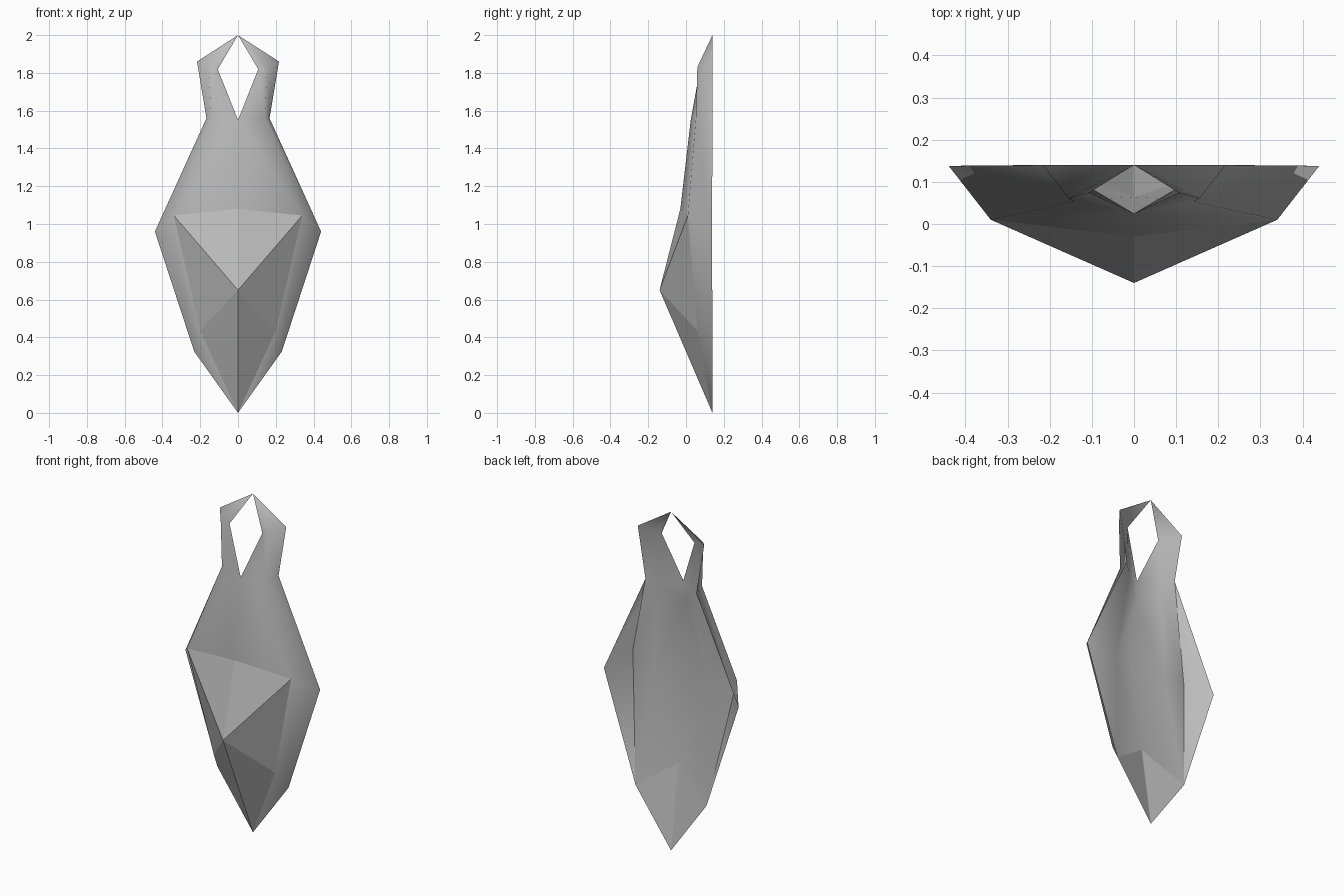
import bpy
import bmesh
from mathutils import Vector

cube = bpy.data.objects.get("Cube")
if cube:
    bpy.data.objects.remove(cube, do_unlink=True)

grey = bpy.data.materials.new("plain grey")
grey.use_nodes = True
colour = (0.5, 0.5, 0.5, 1.0)
grey.diffuse_color = colour
grey.node_tree.nodes["Principled BSDF"].inputs["Base Color"].default_value = colour


def half_object(name, faces, smooth):
    """Build the left half from faces of points and mirror it across x."""
    bm = bmesh.new()
    verts = {}
    for face in faces:
        points = list(dict.fromkeys(face))
        for p in points:
            if p not in verts:
                verts[p] = bm.verts.new(Vector(p))
        bm.faces.new([verts[p] for p in points]).smooth = smooth
    mesh = bpy.data.meshes.new(name)
    bm.to_mesh(mesh)
    bm.free()
    mesh.materials.append(grey)
    obj = bpy.data.objects.new(name, mesh)
    bpy.context.collection.objects.link(obj)
    mirror = obj.modifiers.new("mirror", 'MIRROR')
    mirror.merge_threshold = 0.001
    return obj


def strip(inner, outer):
    """Faces between two lines that run from top to bottom."""
    return [(inner[i], inner[i + 1], outer[i + 1], outer[i])
            for i in range(len(inner) - 1)]


# Lines of the half shell, top to bottom
top = (0, 0.14, 2)
bottom = (0, 0.14, 0)
rim = [top, (0.217, 0.14, 1.86), (0.167, 0.14, 1.56),
       (0.44, 0.138, 0.96), (0.232, 0.14, 0.325), bottom]
fold = [top, (0.155, 0.06, 1.83), (0.142, 0.053, 1.565),
        (0.34, 0.01, 1.045), (0.2, 0.06, 0.435), bottom]
centre = [top, (0.107, 0.074, 1.82), (0, 0.025, 1.55),
          (0, -0.03, 1.08), (0, 0.096, 0.29), bottom]

# Smooth shell with the eyelet at the top
half_object("shell", strip(centre, fold) + strip(fold, rim), True)

# Padded back: filled arms, a lip under the eyelet and a lobe on each side
hole, lip, ridge = centre[1], centre[2], centre[3]
shoulder, cheek = fold[3], fold[4]
arm_end = (0.11, 0.09, 1.53)
lobe = (0.17, 0.055, 1.0)
valley_top = (0, 0.018, 1.42)
valley_end = (0, 0.064, 0.49)
half_object("back_lining", [
    (top, rim[1], hole),
    (hole, rim[1], rim[2], arm_end),
    (hole, arm_end, lip),
    (lip, arm_end, valley_top),
    (arm_end, rim[2], shoulder, lobe),
    (valley_top, arm_end, lobe, ridge),
    (lobe, shoulder, rim[4]),
    (lobe, rim[4], valley_end),
    (ridge, lobe, valley_end)], True)

# Flat facets closing the lower back
half_object("back_tip", [(valley_end, rim[4], bottom)], False)

# Faceted beak on the front of the shell
nose = (0, -0.14, 0.65)
half_object("beak", [(ridge, nose, shoulder),
                     (nose, cheek, shoulder),
                     (nose, bottom, cheek)], False)
